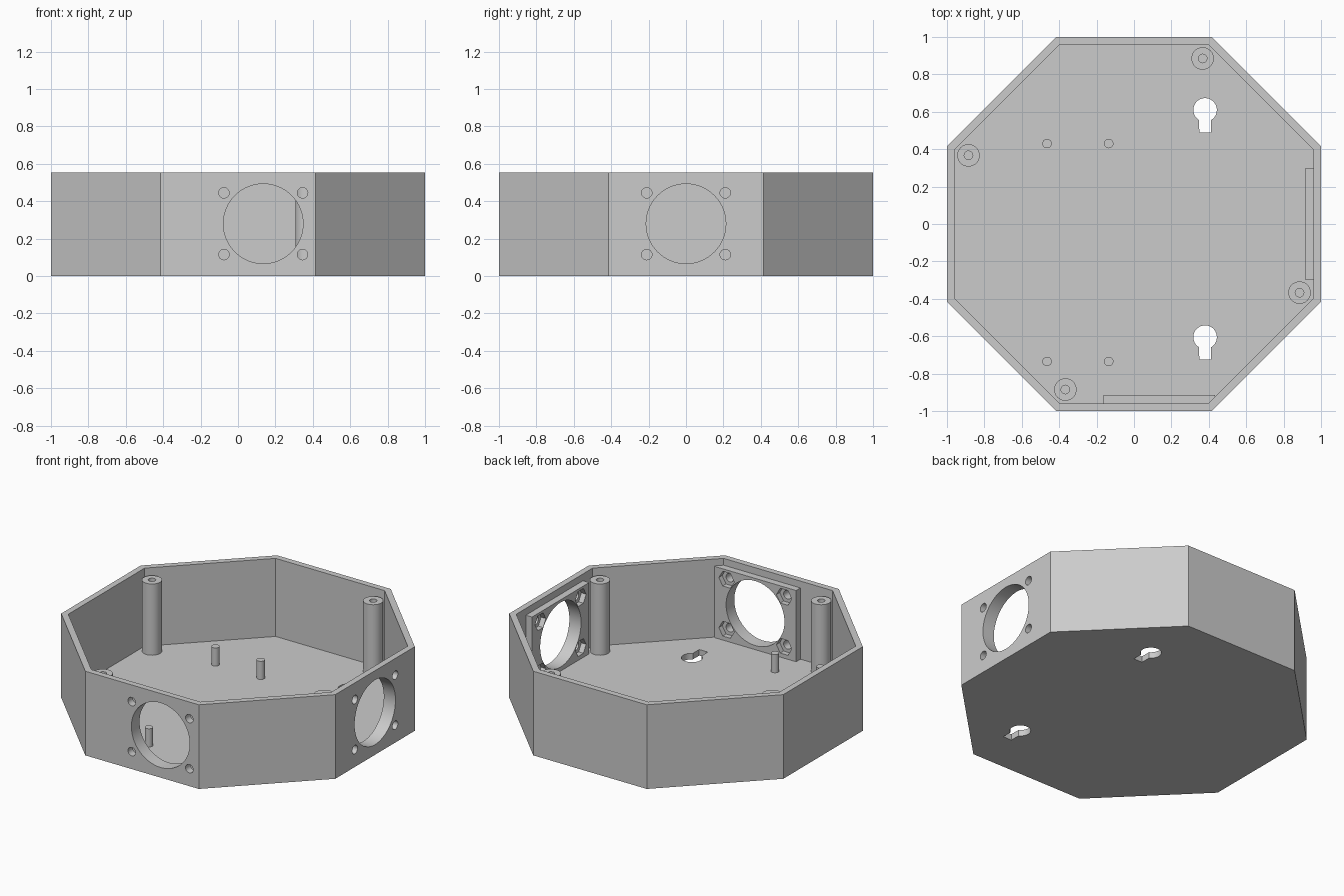
import bpy
import bmesh
from math import sin, cos, pi, radians
from mathutils import Matrix

if "Cube" in bpy.data.objects:
    bpy.data.objects.remove(bpy.data.objects["Cube"], do_unlink=True)

HEIGHT, FLOOR, WALL, LEDGE = 0.555, 0.04, 0.04, 0.51

grey = bpy.data.materials.new("plain grey")
grey.use_nodes = True
grey.diffuse_color = (0.6, 0.6, 0.6, 1)
bsdf = next(n for n in grey.node_tree.nodes if n.type == 'BSDF_PRINCIPLED')
bsdf.inputs["Base Color"].default_value = (0.6, 0.6, 0.6, 1)


def ring(sides, radius, x=0, y=0, start=0):
    """Points of a regular polygon."""
    return [(x + radius * cos(start + 2 * pi * i / sides),
             y + radius * sin(start + 2 * pi * i / sides)) for i in range(sides)]


def prism(name, points, low, high, matrix=Matrix()):
    """Extrude a flat outline from low to high along its local z."""
    bm = bmesh.new()
    face = bm.faces.new([bm.verts.new((x, y, low)) for x, y in points])
    top = bmesh.ops.extrude_face_region(bm, geom=[face])["geom"]
    bmesh.ops.translate(bm, vec=(0, 0, high - low),
                        verts=[v for v in top if isinstance(v, bmesh.types.BMVert)])
    bmesh.ops.recalc_face_normals(bm, faces=bm.faces)
    bm.transform(matrix)
    mesh = bpy.data.meshes.new(name)
    bm.to_mesh(mesh)
    bm.free()
    mesh.materials.append(grey)
    obj = bpy.data.objects.new(name, mesh)
    bpy.context.collection.objects.link(obj)
    return obj


def select(obj):
    bpy.ops.object.select_all(action='DESELECT')
    obj.select_set(True)
    bpy.context.view_layer.objects.active = obj


def combine(target, tool, operation='DIFFERENCE'):
    """Apply a boolean and discard the tool."""
    mod = target.modifiers.new("shape", 'BOOLEAN')
    mod.operation, mod.solver, mod.object = operation, 'EXACT', tool
    select(target)
    bpy.ops.object.modifier_apply(modifier=mod.name)
    bpy.data.objects.remove(tool, do_unlink=True)


def smooth(obj):
    select(obj)
    bpy.ops.object.shade_smooth_by_angle(angle=radians(30))


# Octagonal open tray
corner = 1 / cos(pi / 8)
tray = prism("octagonal_tray", ring(8, corner, start=pi / 8), 0, HEIGHT)
combine(tray, prism("cavity", ring(8, (1 - WALL) * corner, start=pi / 8), FLOOR, 1))

# Fan mounts on the front and left walls: pad, opening, screw holes, nut pockets
front = Matrix.Rotation(pi / 2, 4, 'X')
side = Matrix.Rotation(pi / 2, 4, 'Z') @ front
MID = 0.28
for wall, centre in ((front, 0.135), (side, 0)):
    a, b = centre - 0.298, centre + 0.298
    low, inner = FLOOR - 0.01, 0.915
    pad = prism("pad", [(a, low), (b, low), (b, LEDGE), (a, LEDGE)], inner, 0.98, wall)
    combine(tray, pad, 'UNION')
    combine(tray, prism("opening", ring(64, 0.213, centre, MID), 0.85, 1.1, wall))
    for sx in (-1, 1):
        for sz in (-1, 1):
            u, v = centre + sx * 0.21, MID + sz * 0.165
            combine(tray, prism("screw", ring(24, 0.028, u, v), 0.85, 1.1, wall))
            combine(tray, prism("nut", ring(6, 0.056, u, v), 0.88, inner + 0.035, wall))

# Keyhole hangers through the floor
for y in (0.61, -0.605):
    x, r, half = 0.38, 0.063, 0.031
    arc = [(x + r * cos(t), y + r * sin(t))
           for t in (radians(-60 + 300 * i / 30) for i in range(31))]
    outline = arc + [(x - half, y - 0.12), (x + half, y - 0.12)]
    combine(tray, prism("keyhole", outline, -0.1, 0.1))
smooth(tray)

# Four hollow lid posts, one per quarter turn
for i in range(4):
    turn = Matrix.Rotation(i * pi / 2, 4, 'Z')
    post = prism(f"lid_post_{i + 1}", ring(40, 0.06, 0.367, 0.885), FLOOR - 0.01, LEDGE, turn)
    combine(post, prism("bore", ring(24, 0.023, 0.367, 0.885), FLOOR + 0.02, 0.7, turn))
    smooth(post)

# Locating pegs for a circuit board
for x in (-0.465, -0.135):
    for y in (0.43, -0.735):
        smooth(prism("board_peg", ring(24, 0.025, x, y), FLOOR - 0.01, 0.16))
